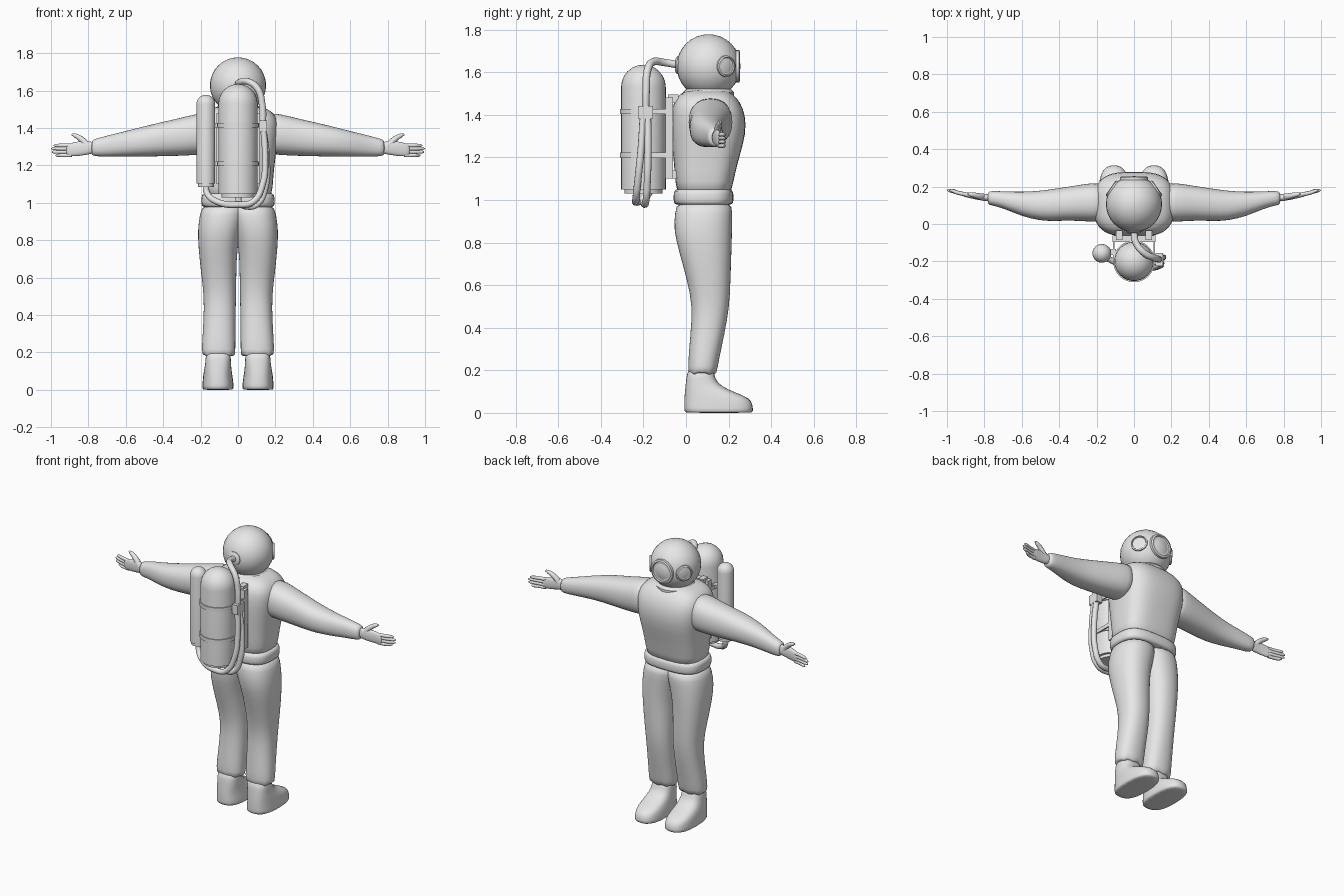
import bpy, bmesh, math
from mathutils import Vector

if "Cube" in bpy.data.objects:
    bpy.data.objects.remove(bpy.data.objects["Cube"])

grey = bpy.data.materials.new("light grey")
grey.use_nodes = True
grey.diffuse_color = (0.8, 0.8, 0.8, 1)
grey.node_tree.nodes["Principled BSDF"].inputs["Base Color"].default_value = (0.8, 0.8, 0.8, 1)


def finish(ob, mirror=False, subdiv=0):
    """Link, colour, shade and mirror a part."""
    bpy.context.collection.objects.link(ob)
    ob.data.materials.append(grey)
    if ob.type == 'MESH':
        bpy.ops.object.select_all(action='DESELECT')
        ob.select_set(True)
        bpy.context.view_layer.objects.active = ob
        if subdiv:
            ob.data.shade_smooth()
            s = ob.modifiers.new("Smooth", 'SUBSURF')
            s.levels = s.render_levels = subdiv
        else:
            bpy.ops.object.shade_smooth_by_angle(angle=math.radians(35))
    if mirror:
        ob.modifiers.new("Mirror", 'MIRROR')
    return ob


def from_bmesh(name, bm, **kw):
    bmesh.ops.recalc_face_normals(bm, faces=bm.faces)
    me = bpy.data.meshes.new(name)
    bm.to_mesh(me)
    bm.free()
    return finish(bpy.data.objects.new(name, me), **kw)


def loft(name, rings, axis='z', power=2.3, n=20, ragged=0, **kw):
    """Skin rounded sections (t, u0, u1, v0, v1) along the z or x axis."""
    bm = bmesh.new()
    loops = []
    for k, (t, u0, u1, v0, v1) in enumerate(rings):
        loop = []
        for i in range(n):
            a = math.tau * i / n
            c, s = math.cos(a), math.sin(a)
            u = (u0 + u1) / 2 + (u1 - u0) / 2 * math.copysign(abs(c) ** (2 / power), c)
            v = (v0 + v1) / 2 + (v1 - v0) / 2 * math.copysign(abs(s) ** (2 / power), s)
            w = t + (ragged * math.sin(i * 2.4) if k < 2 else 0)
            loop.append(bm.verts.new((u, v, w) if axis == 'z' else (w, u, v)))
        loops.append(loop)
    for a, b in zip(loops, loops[1:]):
        for i in range(n):
            j = (i + 1) % n
            bm.faces.new((a[i], a[j], b[j], b[i]))
    bm.faces.new(loops[0])
    bm.faces.new(loops[-1])
    return from_bmesh(name, bm, **kw)


def lathe(name, profile, origin, direction=(0, 0, 1), n=32, **kw):
    """Spin (radius, height) points round an axis."""
    bm = bmesh.new()
    verts = [bm.verts.new((r, 0, h)) for r, h in profile]
    edges = [bm.edges.new(p) for p in zip(verts, verts[1:])]
    bmesh.ops.spin(bm, geom=verts + edges, axis=(0, 0, 1), cent=(0, 0, 0),
                   angle=math.tau, steps=n, use_duplicate=False)
    bmesh.ops.remove_doubles(bm, verts=bm.verts, dist=1e-5)
    rot = Vector((0, 0, 1)).rotation_difference(Vector(direction)).to_matrix()
    bmesh.ops.rotate(bm, verts=bm.verts, cent=(0, 0, 0), matrix=rot)
    bmesh.ops.translate(bm, verts=bm.verts, vec=origin)
    return from_bmesh(name, bm, **kw)


def box(name, centre, size, **kw):
    bm = bmesh.new()
    bmesh.ops.create_cube(bm, size=1)
    bmesh.ops.scale(bm, vec=size, verts=bm.verts)
    bmesh.ops.translate(bm, vec=centre, verts=bm.verts)
    return from_bmesh(name, bm, **kw)


def tube(name, points, radius, tips=None, **kw):
    """Round tube through points, optionally tapered by tips."""
    cu = bpy.data.curves.new(name, 'CURVE')
    cu.dimensions = '3D'
    cu.bevel_depth, cu.bevel_resolution, cu.resolution_u = radius, 3, 8
    cu.use_fill_caps = True
    sp = cu.splines.new('BEZIER')
    sp.bezier_points.add(len(points) - 1)
    for i, (bp, co) in enumerate(zip(sp.bezier_points, points)):
        bp.co = co
        bp.handle_left_type = bp.handle_right_type = 'AUTO'
        bp.radius = tips[i] if tips else 1
    return finish(bpy.data.objects.new(name, cu), **kw)


# Torso and belt
loft("torso", [(1.0, -.18, .18, -.04, .21), (1.08, -.185, .185, -.05, .22),
               (1.2, -.195, .195, -.06, .25), (1.31, -.21, .21, -.07, .283),
               (1.4, -.22, .22, -.07, .28), (1.46, -.21, .21, -.06, .255),
               (1.5, -.17, .17, -.03, .22), (1.52, -.1, .1, .02, .18)],
     power=3, n=28, subdiv=1)
loft("belt", [(.975, -.18, .18, -.04, .205), (.98, -.195, .195, -.057, .222),
              (1.01, -.198, .198, -.06, .225), (1.045, -.195, .195, -.057, .222),
              (1.055, -.18, .18, -.04, .205)], power=3, n=28, subdiv=1)

# Trousers with ragged hems, and boots
loft("trouser_leg", [(.185, .035, .175, .025, .125), (.18, .012, .195, .008, .145),
                     (.25, .014, .193, .01, .155), (.37, .012, .185, .02, .182),
                     (.5, .01, .182, .03, .205), (.62, .008, .198, .005, .21),
                     (.76, .004, .213, -.035, .215), (.86, -.02, .217, -.06, .218),
                     (.94, -.04, .205, -.053, .22), (1.0, -.04, .19, -.045, .215)],
     ragged=.01, mirror=True, subdiv=1)
loft("boot", [(0, .03, .185, 0, .31), (.004, .022, .192, -.01, .317),
              (.04, .024, .19, -.01, .315), (.07, .028, .188, -.009, .3),
              (.095, .032, .184, -.007, .235), (.125, .036, .178, -.003, .165),
              (.16, .038, .174, 0, .135), (.22, .038, .172, .01, .13)],
     power=2.6, mirror=True, subdiv=1)

# Sleeves, palms and fingers
loft("sleeve", [(.15, .01, .22, 1.26, 1.485), (.22, .01, .222, 1.255, 1.478),
                (.32, .018, .205, 1.25, 1.452), (.42, .015, .19, 1.248, 1.43),
                (.5, .016, .178, 1.247, 1.41), (.6, .04, .172, 1.247, 1.385),
                (.7, .085, .175, 1.247, 1.36), (.765, .1, .178, 1.248, 1.342),
                (.785, .105, .17, 1.255, 1.335)], axis='x', mirror=True, subdiv=1)
loft("palm", [(.76, .12, .165, 1.265, 1.325), (.8, .122, .16, 1.258, 1.33),
              (.85, .132, .163, 1.25, 1.332), (.9, .143, .17, 1.247, 1.318),
              (.92, .15, .168, 1.252, 1.31)], axis='x', n=16, mirror=True, subdiv=1)
for i, (z, tip) in enumerate([(1.254, .975), (1.272, .995), (1.29, .998), (1.307, .985)]):
    tube(f"finger_{i + 1}", [(.89, .157, z), (.945, .168, z), (tip - .01, .179, z), (tip, .181, z)],
         .0105, tips=(1, 1, .8, .35), mirror=True)
tube("thumb", [(.8, .142, 1.3), (.835, .15, 1.338), (.87, .158, 1.36), (.888, .162, 1.366)],
     .016, tips=(1.2, 1, .75, .35), mirror=True)

# Helmet, collar and portholes
HEAD = Vector((0, .106, 1.628))
R = .15
ball = [(R * math.sin(math.pi * i / 16), -R * math.cos(math.pi * i / 16)) for i in range(17)]
lathe("helmet", ball, HEAD)
lathe("collar", [(0, 1.48), (.12, 1.48), (.12, 1.505), (.105, 1.52), (0, 1.52)], (0, .106, 0))


def porthole(name, direction, r, reach, **kw):
    lathe(name, [(0, R * .7), (r, R * .7), (r, reach), (r * .85, reach + .004),
                 (r * .8, reach - .003), (0, reach - .003)], HEAD, direction, n=24, **kw)


porthole("front_porthole", (0, 1, 0), .076, .144)
porthole("side_porthole", (.82, .57, 0), .05, .149, mirror=True)
lathe("air_inlet", [(0, .13), (.042, .13), (.042, .148), (.03, .156), (0, .156)],
      HEAD, (0, -1, .04), n=20)


# Air tanks
def tank(name, centre, r, z0, z1):
    dome = [(r * math.cos(a * math.pi / 12), z1 - r + r * math.sin(a * math.pi / 12))
            for a in range(7)]
    lathe(name, [(0, z0), (r * .85, z0), (r * .85, z0 + .018), (r, z0 + .018)] + dome, centre)


MAIN = (0, -.2, 0)
tank("main_tank", MAIN, .105, 1.03, 1.635)
tank("small_tank", (-.172, -.157, 0), .05, 1.085, 1.578)

# Backpack frame with straps reaching round the main tank
box("back_plate", (0, -.079, 1.29), (.23, .034, .38))
for z in (1.21, 1.415):
    lathe("tank_band", [(.1, z - .012), (.111, z - .012), (.111, z + .012), (.1, z + .012)], MAIN)
    box("band_arm", (.108, -.14, z), (.008, .13, .024), mirror=True)
    box("small_tank_bracket", (-.12, -.15, z), (.05, .03, .024))
for z in (1.12, 1.475):
    box("shoulder_strap_mount", (.08, -.06, z), (.035, .05, .04), mirror=True)

# Hoses and their clip
tube("helmet_hose", [(0, -.04, 1.635), (.01, -.1, 1.645), (.055, -.155, 1.648), (.105, -.18, 1.61),
                     (.13, -.187, 1.52), (.133, -.19, 1.42)], .018)
box("hose_clip", (.134, -.19, 1.41), (.04, .07, .06))
tube("small_tank_hose", [(-.172, -.157, 1.1), (-.165, -.165, 1.05), (-.11, -.2, 1.005),
                         (0, -.235, .99), (.08, -.235, 1.005), (.132, -.225, 1.1),
                         (.145, -.21, 1.25), (.135, -.2, 1.41)], .017)
tube("main_tank_hose", [(0, -.2, 1.04), (.008, -.2, 1.0), (.05, -.195, .98), (.105, -.188, .995),
                        (.145, -.182, 1.08), (.155, -.178, 1.22), (.134, -.18, 1.41)], .017)
